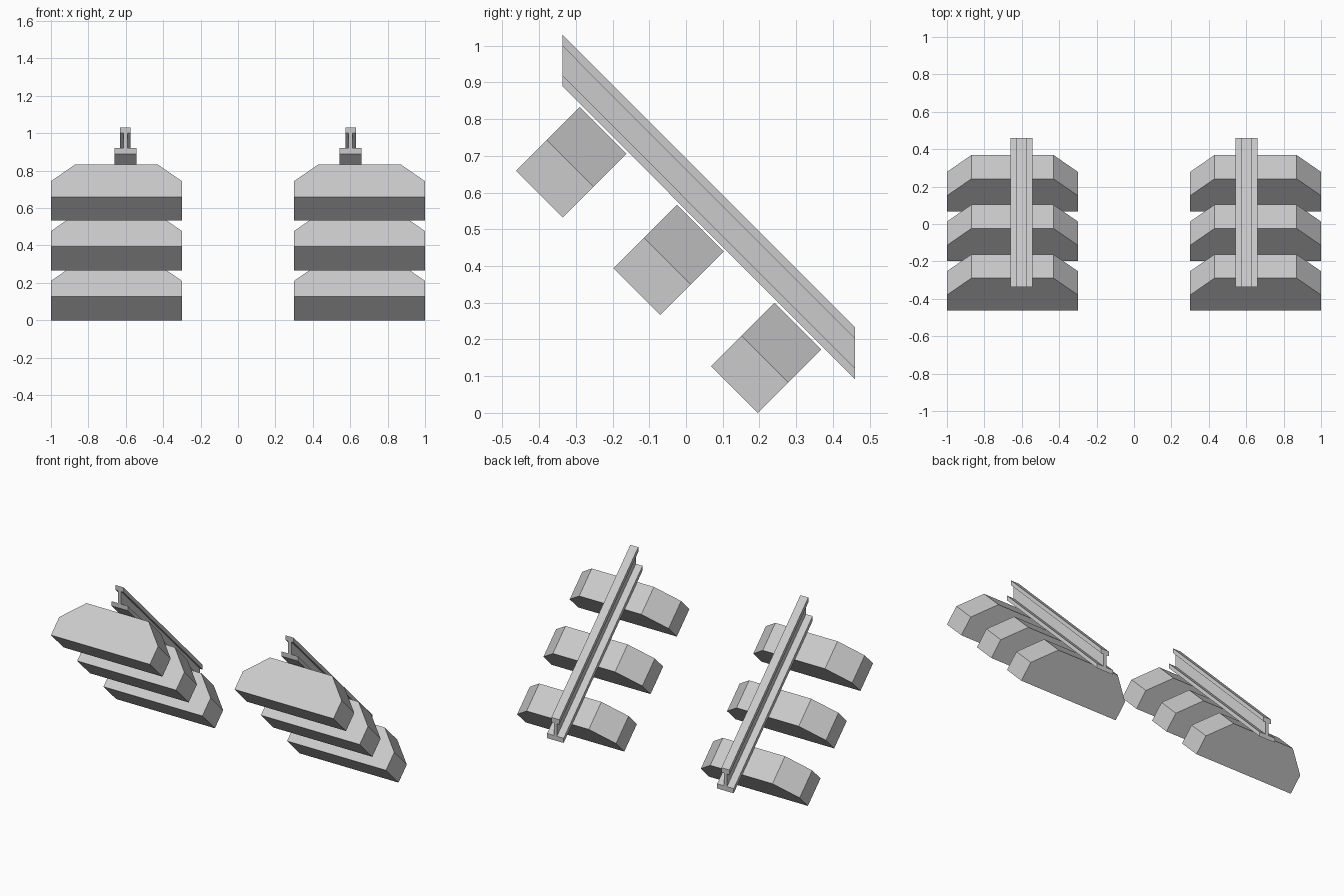
import bpy, bmesh
from mathutils import Vector

if "Cube" in bpy.data.objects:
    bpy.data.objects.remove(bpy.data.objects["Cube"])

grey = bpy.data.materials.new("concrete grey")
grey.diffuse_color = (0.6, 0.6, 0.6, 1)
grey.use_nodes = True
grey.node_tree.nodes["Principled BSDF"].inputs["Base Color"].default_value = grey.diffuse_color


def prism(name, profile, sweep):
    """Flat closed outline swept along a vector."""
    bm = bmesh.new()
    face = bm.faces.new([bm.verts.new(p) for p in profile])
    ext = bmesh.ops.extrude_face_region(bm, geom=[face])
    moved = [v for v in ext["geom"] if isinstance(v, bmesh.types.BMVert)]
    bmesh.ops.translate(bm, verts=moved, vec=sweep)
    bmesh.ops.recalc_face_normals(bm, faces=bm.faces)
    me = bpy.data.meshes.new(name)
    bm.to_mesh(me)
    bm.free()
    me.materials.append(grey)
    ob = bpy.data.objects.new(name, me)
    bpy.context.collection.objects.link(ob)
    return ob


# track slopes down at 45 degrees towards the back
normal = Vector((0, 0.7071, 0.7071))
downhill = Vector((0, 0.7071, -0.7071))

# half outlines: (half width, height)
sleeper_half = [(0.35, 0), (0.35, 0.118), (0.22, 0.245)]
rail_half = [(0.0585, 0), (0.0585, 0.03), (0.011, 0.03), (0.011, 0.11),
             (0.028, 0.11), (0.028, 0.141)]


def full(half):
    return half + [(-x, h) for x, h in reversed(half)]


for side, label in ((-1, "left"), (1, "right")):
    # three sleepers with chamfered top corners
    for i in range(3):
        base = Vector((side * 0.65, 0.068 - 0.2655 * i, 0.127 + 0.2665 * i))
        outline = [base + Vector((x, 0, 0)) + normal * h for x, h in full(sleeper_half)]
        prism(f"{label}_sleeper_{i + 1}", outline, downhill * 0.18)

    # I-section rail with vertically cut ends
    outline = [Vector((side * 0.602 + x, -0.337, 0.89 + h)) for x, h in full(rail_half)]
    prism(f"{label}_rail", outline, Vector((0, 0.798, -0.799)))
